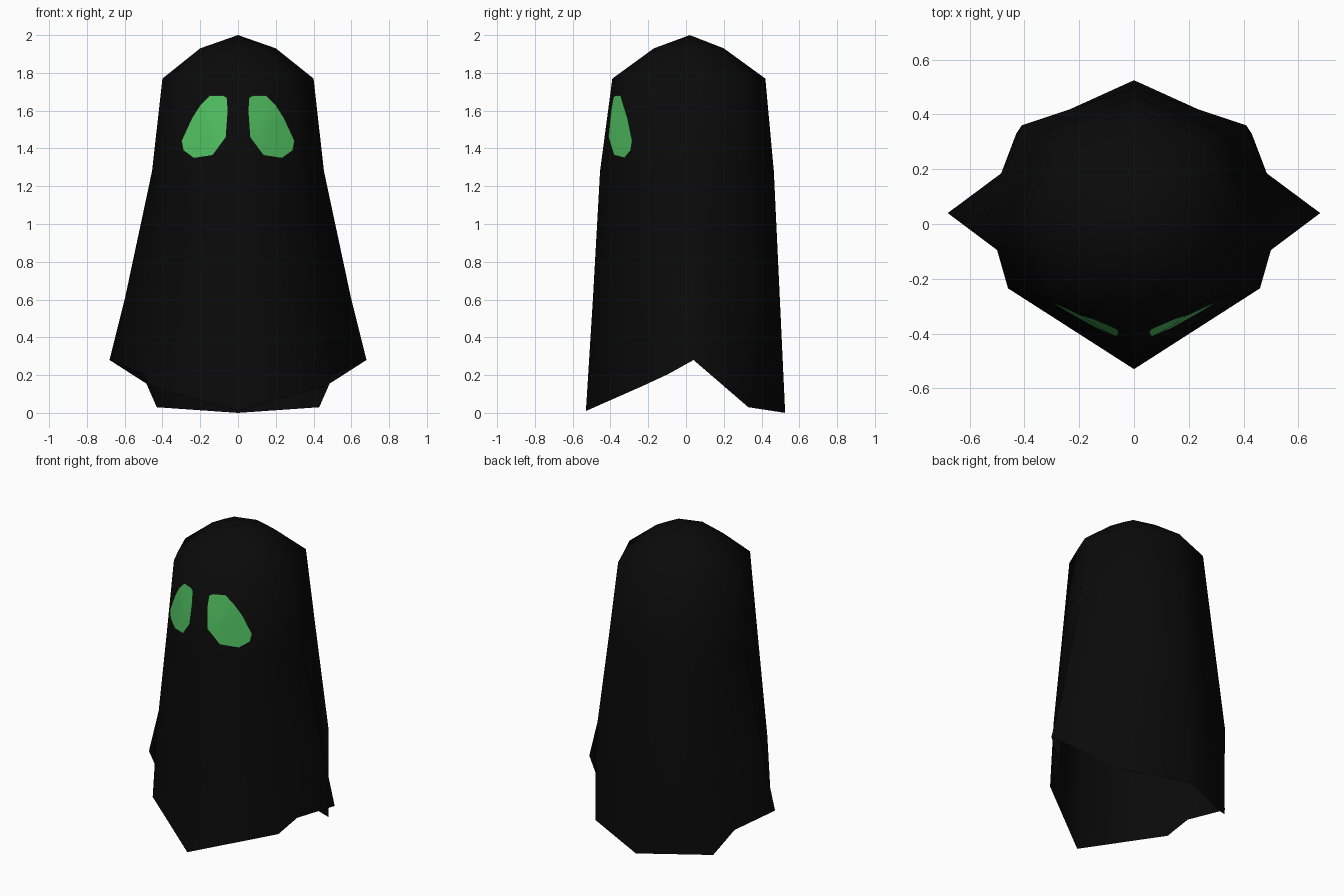
import bpy, bmesh
from mathutils import Vector
from mathutils.bvhtree import BVHTree

if "Cube" in bpy.data.objects:
    bpy.data.objects.remove(bpy.data.objects["Cube"])


def material(name, rgb):
    m = bpy.data.materials.new(name)
    m.diffuse_color = (*rgb, 1)
    m.use_nodes = True
    m.node_tree.nodes["Principled BSDF"].inputs["Base Color"].default_value = m.diffuse_color
    return m


def make_object(name, bm, mat):
    me = bpy.data.meshes.new(name)
    bm.to_mesh(me)
    me.materials.append(mat)
    ob = bpy.data.objects.new(name, me)
    bpy.context.collection.objects.link(ob)
    return ob


black = material("black_cloth", (0.003, 0.003, 0.003))
green = material("glowing_green", (0.085, 0.55, 0.125))

# Half rings from front to back: front, corner, fold, side, fold, corner, back
rings = [
    (1.93, [(0, -.17), (.14, -.125), (.17, -.06), (.2, .02), (.17, .1), (.14, .16), (0, .2)]),
    (1.77, [(0, -.39), (.28, -.27), (.34, -.13), (.4, .02), (.34, .16), (.28, .31), (0, .42)]),
    (1.28, [(0, -.455), (.335, -.265), (.385, -.13), (.455, .03), (.385, .17), (.33, .335), (0, .465)]),
    (0.60, [(0, -.493), (.42, -.25), (.465, -.11), (.6, .04), (.465, .18), (.41, .36), (0, .497)]),
]
hem = [(0, -.53, .01), (.46, -.235, .14), (.5, -.095, .205), (.68, .04, .28),
       (.485, .185, .155), (.43, .33, .03), (0, .525, 0)]
loops = [[(x, y, z) for x, y in pts] for z, pts in rings] + [hem]

# Cloak: mirrored rings lofted from the crown to the ragged open hem
bm = bmesh.new()
top = bm.verts.new((0, .02, 2))
prev = None
for half in loops:
    full = half + [(-x, y, z) for x, y, z in half[-2:0:-1]]
    ring = [bm.verts.new(p) for p in full]
    n = len(ring)
    for i in range(n):
        j = (i + 1) % n
        if prev is None:
            bm.faces.new((top, ring[i], ring[j]))
        else:
            bm.faces.new((prev[i], ring[i], ring[j], prev[j]))
    prev = ring
bmesh.ops.triangulate(bm, faces=[f for f in bm.faces if len(f.verts) == 4])
bm.normal_update()
tree = BVHTree.FromBMesh(bm)
cloak = make_object("cloak", bm, black)
cloak.data.shade_smooth()

# Eyes: thin plates laid on the front of the cloak
outline = [(.055, 1.6), (.06, 1.67), (.08, 1.68), (.15, 1.68), (.2, 1.63), (.245, 1.56),
           (.3, 1.44), (.29, 1.39), (.235, 1.35), (.135, 1.365), (.065, 1.46)]
cx = sum(p[0] for p in outline) / len(outline)
cz = sum(p[1] for p in outline) / len(outline)


def on_cloak(x, z):
    hit = tree.ray_cast(Vector((x, -2, z)), Vector((0, 1, 0)))[0]
    return hit + Vector((0, -0.008, 0))


for side, name in ((1, "right_eye"), (-1, "left_eye")):
    eb = bmesh.new()
    levels = [[eb.verts.new(on_cloak(side * (cx + (x - cx) * t), cz + (z - cz) * t))
               for x, z in outline] for t in (1, .67, .33)]
    mid = eb.verts.new(on_cloak(side * cx, cz))
    n = len(outline)
    for i in range(n):
        j = (i + 1) % n
        for a, b in zip(levels, levels[1:]):
            eb.faces.new((a[i], a[j], b[j], b[i]))
        eb.faces.new((levels[-1][i], levels[-1][j], mid))
    eb.normal_update()
    if sum(f.normal.y for f in eb.faces) > 0:
        bmesh.ops.reverse_faces(eb, faces=eb.faces[:])
    make_object(name, eb, green).data.shade_smooth()
    eb.free()
bm.free()
